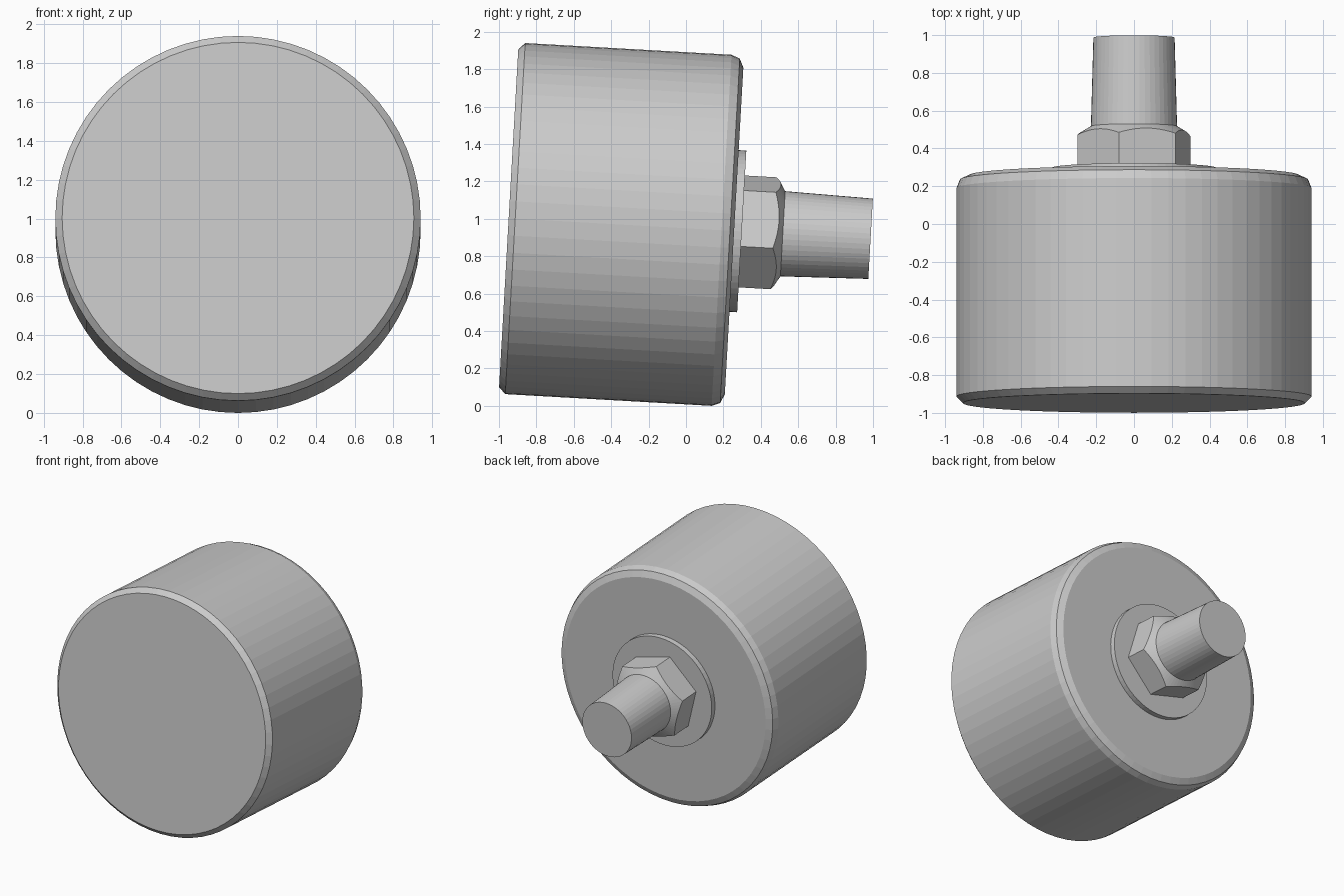
import bpy, bmesh, math
from mathutils import Matrix, Vector

if "Cube" in bpy.data.objects:
    bpy.data.objects.remove(bpy.data.objects["Cube"])

grey = bpy.data.materials.new("light_grey")
grey.diffuse_color = (0.6, 0.6, 0.6, 1)
grey.use_nodes = True
grey.node_tree.nodes["Principled BSDF"].inputs["Base Color"].default_value = grey.diffuse_color

# Shared axis: local z runs from the front face towards the stem, tipped slightly down
TILT = math.radians(3.25)
FRAME = Matrix.Translation((0, -0.948, 1.003)) @ Matrix.Rotation(-math.pi / 2 - TILT, 4, 'X')


def turned(name, rings, segments):
    """Closed turned part; each ring maps an angle to (radius, distance along axis)."""
    bm = bmesh.new()
    loops = []
    for ring in rings:
        loop = []
        for i in range(segments):
            a = 2 * math.pi * i / segments
            r, t = ring(a)
            loop.append(bm.verts.new(FRAME @ Vector((r * math.cos(a), r * math.sin(a), t))))
        loops.append(loop)
    for low, high in zip(loops, loops[1:]):
        for i in range(segments):
            j = (i + 1) % segments
            bm.faces.new((low[i], low[j], high[j], high[i]))
    bm.faces.new(loops[0][::-1])
    bm.faces.new(loops[-1])
    bmesh.ops.recalc_face_normals(bm, faces=bm.faces)
    mesh = bpy.data.meshes.new(name)
    bm.to_mesh(mesh)
    bm.free()
    mesh.materials.append(grey)
    obj = bpy.data.objects.new(name, mesh)
    bpy.context.collection.objects.link(obj)
    return obj


def profile(points):
    return [lambda a, p=p: p for p in points]


# Drum body with a small front chamfer and a rounded back rim
turned("drum_body", profile([(0.905, 0), (0.94, 0.035), (0.94, 1.14),
                             (0.922, 1.185), (0.875, 1.207)]), 64)

# Thin washer on the back face
turned("washer", profile([(0.433, 1.19), (0.433, 1.248)]), 64)

# Six-sided nut with a conical chamfer, corners at 15 degrees
NUT_R, NUT_TURN = 0.31, math.radians(15)


def hex_radius(a):
    off = (a - NUT_TURN) % (math.pi / 3) - math.pi / 6
    return NUT_R * math.cos(math.pi / 6) / math.cos(off)


turned("hex_nut", [
    lambda a: (hex_radius(a), 1.235),
    lambda a: (hex_radius(a), 1.468 - 0.6 * (hex_radius(a) - 0.228)),
    lambda a: (0.228, 1.468),
], 72)

# Slightly tapered stem
turned("stem", profile([(0.228, 1.45), (0.228, 1.468), (0.215, 1.938)]), 48)
